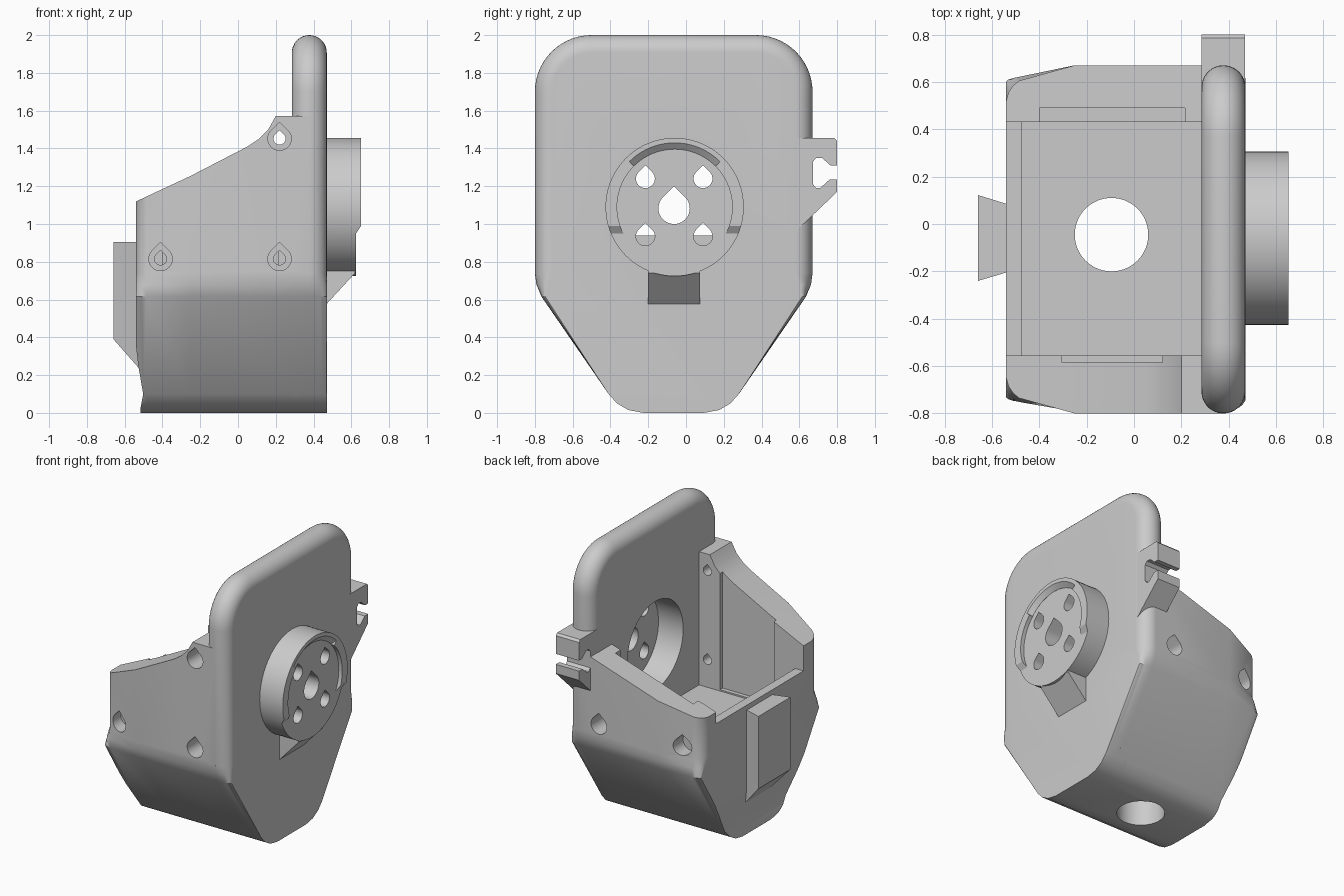
import bpy, bmesh
from math import sin, cos, pi, radians, sqrt

cube = bpy.data.objects.get("Cube")
if cube:
    bpy.data.objects.remove(cube, do_unlink=True)

grey = bpy.data.materials.new("plain grey")
grey.use_nodes = True
grey.diffuse_color = (0.6, 0.6, 0.6, 1)
grey.node_tree.nodes["Principled BSDF"].inputs["Base Color"].default_value = (0.6, 0.6, 0.6, 1)

MID = -0.065          # y of the symmetry plane
HUB = (-0.06, 1.09)   # y, z of the round hub


def loft(name, rings):
    """Closed solid through rings of equal point count."""
    bm = bmesh.new()
    loops = [[bm.verts.new(p) for p in ring] for ring in rings]
    n = len(loops[0])
    for a, b in zip(loops, loops[1:]):
        for i in range(n):
            j = (i + 1) % n
            bm.faces.new((a[i], a[j], b[j], b[i]))
    bm.faces.new(loops[0])
    bm.faces.new(loops[-1])
    bmesh.ops.recalc_face_normals(bm, faces=bm.faces)
    mesh = bpy.data.meshes.new(name)
    bm.to_mesh(mesh)
    bm.free()
    mesh.materials.append(grey)
    ob = bpy.data.objects.new(name, mesh)
    bpy.context.collection.objects.link(ob)
    return ob


def prism(name, axis, pts, lo, hi, end_pts=None):
    """Extrude a flat profile along an axis, optionally to a second profile."""
    def place(p, t):
        return {"x": (t, *p), "y": (p[0], t, p[1]), "z": (*p, t)}[axis]
    return loft(name, [[place(p, lo) for p in pts],
                       [place(p, hi) for p in end_pts or pts]])


def box(name, x, y, z):
    return prism(name, "z", [(x[0], y[0]), (x[1], y[0]), (x[1], y[1]), (x[0], y[1])], *z)


def arc(c, r, start, end, n):
    return [(c[0] + r * cos(radians(start + (end - start) * i / n)),
             c[1] + r * sin(radians(start + (end - start) * i / n))) for i in range(n + 1)]


def disc(c, r):
    return arc(c, r, 0, 355, 71)


def teardrop(c, r):
    return arc(c, r, 135, 405, 30) + [(c[0], c[1] + r * sqrt(2))]


def combine(ob, operation, *tools):
    """Apply booleans and remove the tool objects."""
    bpy.context.view_layer.objects.active = ob
    for tool in tools:
        mod = ob.modifiers.new("bool", "BOOLEAN")
        mod.operation, mod.solver, mod.object = operation, "EXACT", tool
        bpy.ops.object.modifier_apply(modifier=mod.name)
        bpy.data.objects.remove(tool, do_unlink=True)


def outline(x, inset):
    """Shield outline at x; the inset fades out on the tapered bottom."""
    low = [(0.16, 0), (0.24, 0.015), (0.30, 0.05), (0.345, 0.1),
           (0.70, 0.615), (0.727, 0.68), (0.735, 0.74)]
    half = [(w - inset * min(1, max(0, (z - 0.58) / 0.16)), z) for w, z in low]
    half += arc((0.435, 1.7), 0.3 - inset, 0, 90, 14)
    return [(x, MID + w, z) for w, z in half] + [(x, MID - w, z) for w, z in reversed(half)]


# Mount plate with a full round rim
plate = loft("mount_plate", [outline(0.3775 - 0.0925 * cos(pi * i / 18),
                                     0.0925 * (1 - sin(pi * i / 18))) for i in range(19)])

# Round hub with its raised upper lip and support wedge
hub = prism("hub", "x", disc(HUB, 0.366), 0.42, 0.652)
lip_low, lip_high = ([HUB] + arc(HUB, r, 45, 135, 20) for r in (0.306, 0.341))
combine(hub, "DIFFERENCE",
        prism("face_recess", "x", disc(HUB, 0.305), 0.625, 0.7),
        prism("lip_end", "y", [(0.625, 0.6), (0.7, 0.6), (0.7, 0.99),
                               (0.652, 0.99), (0.625, 0.95)], -1, 1),
        prism("lip_chamfer", "x", lip_low, 0.6255, 0.653, lip_high))
wedge = prism("hub_wedge", "y", [(0.44, 0.545), (0.62, 0.74), (0.62, 0.8), (0.44, 0.8)],
              -0.2, 0.075)
combine(plate, "UNION", hub, wedge)


def hub_pocket():
    return prism("hub_pocket", "x", disc(HUB, 0.315), 0.2, 0.48)


combine(plate, "DIFFERENCE", hub_pocket(),
        prism("centre_hole", "x", teardrop((-0.063, 1.083), 0.083), 0.3, 0.8),
        *[prism("hub_hole", "x", teardrop((y, z), 0.05), 0.3, 0.8)
          for y in (-0.215, 0.09) for z in (0.935, 1.24)])

# Hollow body with chamfered far corners and a swept top edge
body = loft("body", [outline(x, d) for x, d in (
    (-0.54, 0.15), (-0.53, 0.115), (-0.51, 0.085), (-0.485, 0.065), (-0.25, 0), (0.38, 0))])
combine(body, "INTERSECT", prism("side_profile", "y", [
    (0.5, -0.1), (-0.515, -0.1), (-0.515, 0.03), (-0.502, 0.1), (-0.528, 0.25),
    (-0.545, 0.4), (-0.56, 0.45), (-0.56, 1.11), (-0.25, 1.255), (0.05, 1.41), (0.11, 1.45),
    (0.16, 1.5), (0.2, 1.572), (0.5, 1.572)], -1, 1))
combine(body, "DIFFERENCE",
        box("cavity", (-0.475, 0.3), (-0.555, 0.43), (0.62, 2)),
        box("end_wall_notch", (-0.7, -0.4), (-0.555, 0.43), (0.94, 2)),
        prism("low_wall_cut", "y", [(-0.7, 0.97), (0.45, 1.34), (0.45, 2), (-0.7, 2)], 0.2, 1),
        box("back_slot", (-0.4, 0.215), (0.4, 0.49), (0.63, 2)),
        box("front_slot", (-0.305, 0.12), (-0.585, -0.5), (0.63, 2)),
        prism("floor_hole", "z", disc((-0.095, -0.045), 0.155), -0.5, 0.8),
        hub_pocket())

# Counterbored screw holes in the side walls
for x, z in ((0.22, 1.452), (0.22, 0.815), (-0.41, 0.815)):
    combine(body, "DIFFERENCE",
            prism("front_bore", "y", teardrop((x, z), 0.062), -1, -0.65),
            prism("front_screw", "y", teardrop((x, z), 0.032), -1, -0.45))
    if z < 1:
        combine(body, "DIFFERENCE", prism("back_bore", "y", teardrop((x, z), 0.062), 0.53, 1))

# Dovetail rail with a sloped foot
rail = prism("dovetail_rail", "z", [(-0.658, 0.122), (-0.658, -0.24),
                                    (-0.49, -0.19), (-0.49, 0.07)], 0.18, 0.905)
combine(rail, "DIFFERENCE", prism("foot_cut", "y", [
    (-0.8, 0.55), (-0.4, 0.095), (-0.4, 0), (-0.8, 0)], -1, 1))

# Slotted clip on the back edge
clip = prism("slotted_clip", "x", [
    (0.58, 1.455), (0.785, 1.455), (0.8, 1.44), (0.8, 1.31), (0.765, 1.31), (0.72, 1.35),
    (0.69, 1.35), (0.672, 1.33), (0.672, 1.21), (0.69, 1.19), (0.71, 1.19), (0.76, 1.235),
    (0.8, 1.235), (0.8, 1.17), (0.58, 0.96)], 0.286, 0.469)

# Smooth the rounded faces, keep the edges sharp
bpy.ops.object.select_all(action="DESELECT")
for ob in (plate, body, rail, clip):
    ob.select_set(True)
bpy.context.view_layer.objects.active = plate
bpy.ops.object.shade_smooth_by_angle(angle=radians(25))
